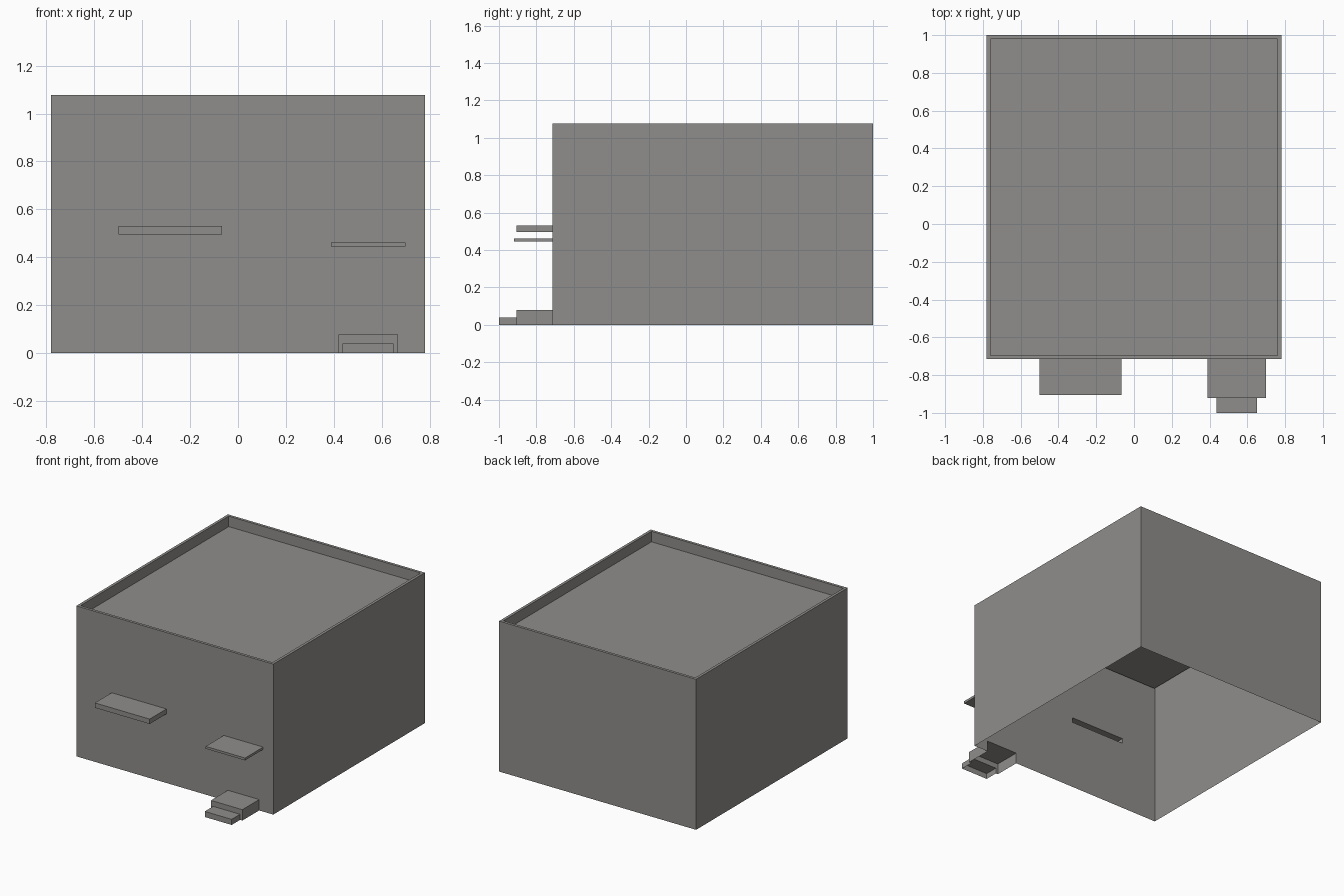
import bpy
import bmesh
from mathutils import Vector

if "Cube" in bpy.data.objects:
    bpy.data.objects.remove(bpy.data.objects["Cube"])

# One warm grey for everything
grey = bpy.data.materials.new("warm_grey")
grey.use_nodes = True
colour = (0.275, 0.27, 0.26, 1)
grey.diffuse_color = colour
grey.node_tree.nodes["Principled BSDF"].inputs["Base Color"].default_value = colour

BACK, DOWN, FRONT = Vector((0, 1, 0)), Vector((0, 0, -1)), Vector((0, -1, 0))
WALL_Y = -0.715
STEP_Y = -0.905
TOP = 1.077

# Openings and protrusions on the front: x range, z range
AWNING = (-0.5, -0.066, 0.495, 0.53)
SMALL_AWNING = (0.388, 0.7, 0.445, 0.462)
UPPER_STEP = (0.42, 0.668, 0, 0.078)
LOWER_STEP = (0.437, 0.65, 0, 0.04)


def box(bm, rect, y0, y1):
    """Add a box from a front rectangle and a depth range."""
    x0, x1, z0, z1 = rect
    verts = bmesh.ops.create_cube(bm, size=1)["verts"]
    for v in verts:
        v.co = Vector((x1 if v.co.x > 0 else x0,
                       y1 if v.co.y > 0 else y0,
                       z1 if v.co.z > 0 else z0))
    bm.normal_update()


def remove_sides(bm, *directions):
    bm.normal_update()
    gone = [f for f in bm.faces if any(f.normal.dot(d) > 0.99 for d in directions)]
    bmesh.ops.delete(bm, geom=gone, context="FACES")


def front_panel(bm, rect, y, openings):
    """Add a front-facing panel that leaves the openings empty."""
    rects = [rect] + openings
    xs = sorted({x for r in rects for x in r[:2]})
    zs = sorted({z for r in rects for z in r[2:]})
    for x0, x1 in zip(xs, xs[1:]):
        for z0, z1 in zip(zs, zs[1:]):
            cx, cz = (x0 + x1) / 2, (z0 + z1) / 2
            if any(r[0] < cx < r[1] and r[2] < cz < r[3] for r in openings):
                continue
            corners = ((x0, z0), (x1, z0), (x1, z1), (x0, z1))
            bm.faces.new([bm.verts.new((x, y, z)) for x, z in corners])


def finish(bm, name):
    bmesh.ops.remove_doubles(bm, verts=bm.verts, dist=0.0001)
    mesh = bpy.data.meshes.new(name)
    bm.to_mesh(mesh)
    bm.free()
    mesh.materials.append(grey)
    obj = bpy.data.objects.new(name, mesh)
    bpy.context.collection.objects.link(obj)


# Building shell: sunken roof inside a parapet, open underneath
bm = bmesh.new()
outline = (-0.78, 0.78, 0, TOP)
box(bm, outline, WALL_Y, 1)
roof = [f for f in bm.faces if f.normal.z > 0.9]
bmesh.ops.inset_individual(bm, faces=roof, thickness=0.028)
bmesh.ops.inset_individual(bm, faces=roof, thickness=0, depth=-0.075)
bm.normal_update()
shell_front = [f for f in bm.faces
               if f.normal.z < -0.9 or f.calc_center_median().y < WALL_Y + 0.001]
bmesh.ops.delete(bm, geom=shell_front, context="FACES")
front_panel(bm, outline, WALL_Y, [AWNING, SMALL_AWNING, UPPER_STEP])
finish(bm, "building_shell")

# Hollow awnings, open to the inside
for name, rect, reach in (("window_awning", AWNING, -0.905),
                          ("door_awning", SMALL_AWNING, -0.92)):
    bm = bmesh.new()
    box(bm, rect, reach, WALL_Y)
    remove_sides(bm, BACK)
    finish(bm, name)

# Hollow entrance steps, open at the back and underneath
bm = bmesh.new()
box(bm, UPPER_STEP, STEP_Y, WALL_Y)
remove_sides(bm, BACK, DOWN, FRONT)
front_panel(bm, UPPER_STEP, STEP_Y, [LOWER_STEP])
finish(bm, "upper_step")

bm = bmesh.new()
box(bm, LOWER_STEP, -1, STEP_Y)
remove_sides(bm, BACK, DOWN)
finish(bm, "lower_step")
